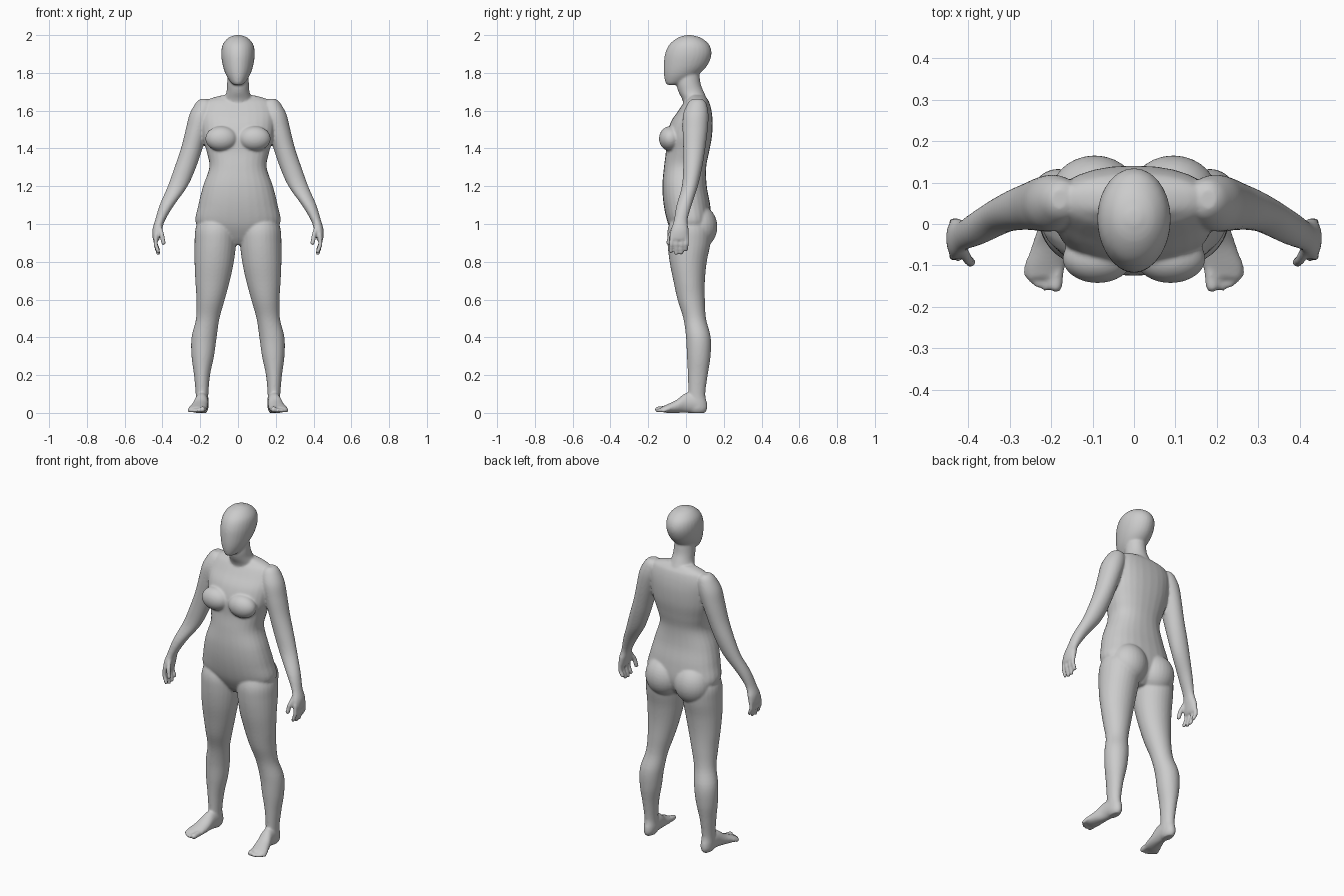
import bpy, bmesh, math
from mathutils import Matrix, Vector

bm = bmesh.new()
SIDES = 28


def catmull(a, b, c, d, t):
    return [0.5 * (2*q + (r-p)*t + (2*p-5*q+4*r-s)*t*t + (3*q-p-3*r+s)*t**3)
            for p, q, r, s in zip(a, b, c, d)]


def loft(rows, axis='z', side=1, power=2.0, steps=5):
    """Closed skin through rounded sections (position, u0, u1, v0, v1)."""
    path = []
    for i in range(len(rows) - 1):
        four = rows[max(i-1, 0)], rows[i], rows[i+1], rows[min(i+2, len(rows)-1)]
        path += [catmull(*four, k / steps) for k in range(steps)]
    path.append(rows[-1])
    rings = []
    for p, u0, u1, v0, v1 in path:
        ring = []
        for k in range(SIDES):
            a = 2 * math.pi * k / SIDES
            c, s = math.cos(a), math.sin(a)
            u = (u0+u1)/2 + (u1-u0)/2 * math.copysign(abs(c)**(2/power), c)
            v = (v0+v1)/2 + (v1-v0)/2 * math.copysign(abs(s)**(2/power), s)
            ring.append(bm.verts.new((side*u, v, p) if axis == 'z' else (side*u, p, v)))
        rings.append(ring)
    for a, b in zip(rings, rings[1:]):
        for k in range(SIDES):
            j = (k + 1) % SIDES
            bm.faces.new((a[k], a[j], b[j], b[k]))
    bm.faces.new(rings[0])
    bm.faces.new(rings[-1])


def ball(center, radii):
    bmesh.ops.create_uvsphere(bm, u_segments=28, v_segments=18, radius=1,
                              matrix=Matrix.Translation(center) @ Matrix.Diagonal((*radii, 1)))


def digit(points, radius, side):
    """Finger or toe: overlapping balls along a bent path."""
    for a, b in zip(points, points[1:]):
        for k in range(9):
            p = Vector(a).lerp(Vector(b), k / 8)
            bmesh.ops.create_icosphere(bm, subdivisions=2, radius=radius,
                                       matrix=Matrix.Translation((side*p.x, p.y, p.z)))


def centred(rows):
    return [(z, -w, w, y0, y1) for z, w, y0, y1 in rows]


# Torso
loft(centred([(.89, .03, -.03, .07), (.93, .13, -.06, .11), (1.0, .222, -.095, .135),
              (1.1, .210, -.118, .128), (1.2, .185, -.125, .11), (1.3, .152, -.117, .107),
              (1.38, .165, -.107, .122), (1.46, .188, -.105, .137), (1.54, .197, -.08, .141),
              (1.60, .195, -.04, .135), (1.645, .175, -.01, .123), (1.665, .145, .01, .11),
              (1.682, .08, .02, .095)]), power=2.3)
# Neck
loft(centred([(1.62, .09, -.01, .125), (1.66, .075, -.02, .112), (1.70, .061, -.04, .094),
              (1.74, .058, -.05, .078), (1.80, .055, -.05, .07)]))
# Head
loft(centred([(1.736, .02, -.098, -.05), (1.75, .038, -.109, 0), (1.79, .064, -.117, .065),
              (1.84, .081, -.118, .113), (1.90, .089, -.111, .135), (1.95, .081, -.088, .122),
              (1.985, .052, -.045, .08), (2.0, .015, 0, .03)]))

for s in (-1, 1):
    # Breasts and buttocks
    ball((s*.088, -.083, 1.452), (.085, .06, .066))
    ball((s*.095, .068, .985), (.108, .098, .115))
    # Arm and palm
    loft([(1.662, .16, .20, .035, .085), (1.64, .13, .224, .01, .107), (1.58, .13, .257, -.015, .119),
          (1.5, .155, .277, -.018, .115), (1.4, .188, .302, -.015, .102), (1.3, .222, .336, -.015, .086),
          (1.2, .267, .372, -.022, .063), (1.1, .338, .415, -.05, .03), (1.02, .386, .439, -.064, .008),
          (.97, .402, .453, -.08, .014), (.925, .414, .452, -.087, .014), (.912, .42, .446, -.08, .006)],
         side=s)
    # Fingers and thumb
    for y, tip in ((-.077, .855), (-.049, .845), (-.022, .848), (.004, .865)):
        digit([(.434, y, .94), (.437, y - .001, .895), (.423, y - .003, tip)], .0115, s)
    digit([(.415, -.06, .985), (.402, -.085, .94), (.395, -.092, .90)], .013, s)
    # Leg
    loft([(1.06, .04, .19, -.06, .09), (.98, .012, .224, -.095, .13), (.9, .010, .23, -.098, .13),
          (.8, .022, .23, -.087, .11), (.7, .043, .226, -.067, .1), (.6, .07, .22, -.045, .1),
          (.5, .098, .222, -.014, .106), (.4, .113, .246, 0, .131), (.3, .127, .246, .005, .13),
          (.2, .148, .233, .01, .115), (.1, .157, .224, .012, .102), (.05, .155, .224, .005, .112),
          (.02, .158, .222, .005, .112), (0, .168, .212, .02, .1)], side=s)
    # Foot
    loft([(.1, .165, .212, .01, .05), (.06, .156, .224, 0, .1), (0, .157, .23, 0, .105),
          (-.05, .16, .246, 0, .069), (-.1, .165, .262, 0, .045), (-.13, .175, .26, .006, .032)],
         axis='y', side=s)
    # Toes
    for x, tip, r in ((.189, -.149, .017), (.213, -.152, .011), (.231, -.145, .011),
                      (.246, -.134, .0105), (.259, -.119, .010)):
        digit([(x - .006, -.09, .022), (x, tip, r + .001)], r, s)

bmesh.ops.recalc_face_normals(bm, faces=bm.faces)
mesh = bpy.data.meshes.new("body")
bm.to_mesh(mesh)
bm.free()
body = bpy.data.objects.new("body", mesh)
bpy.context.collection.objects.link(body)

# Fuse the parts into one smooth skin
fuse = body.modifiers.new("fuse", 'REMESH')
fuse.mode = 'VOXEL'
fuse.voxel_size = .006
fuse.use_smooth_shade = True
soften = body.modifiers.new("soften", 'SMOOTH')
soften.factor = .5
soften.iterations = 7
